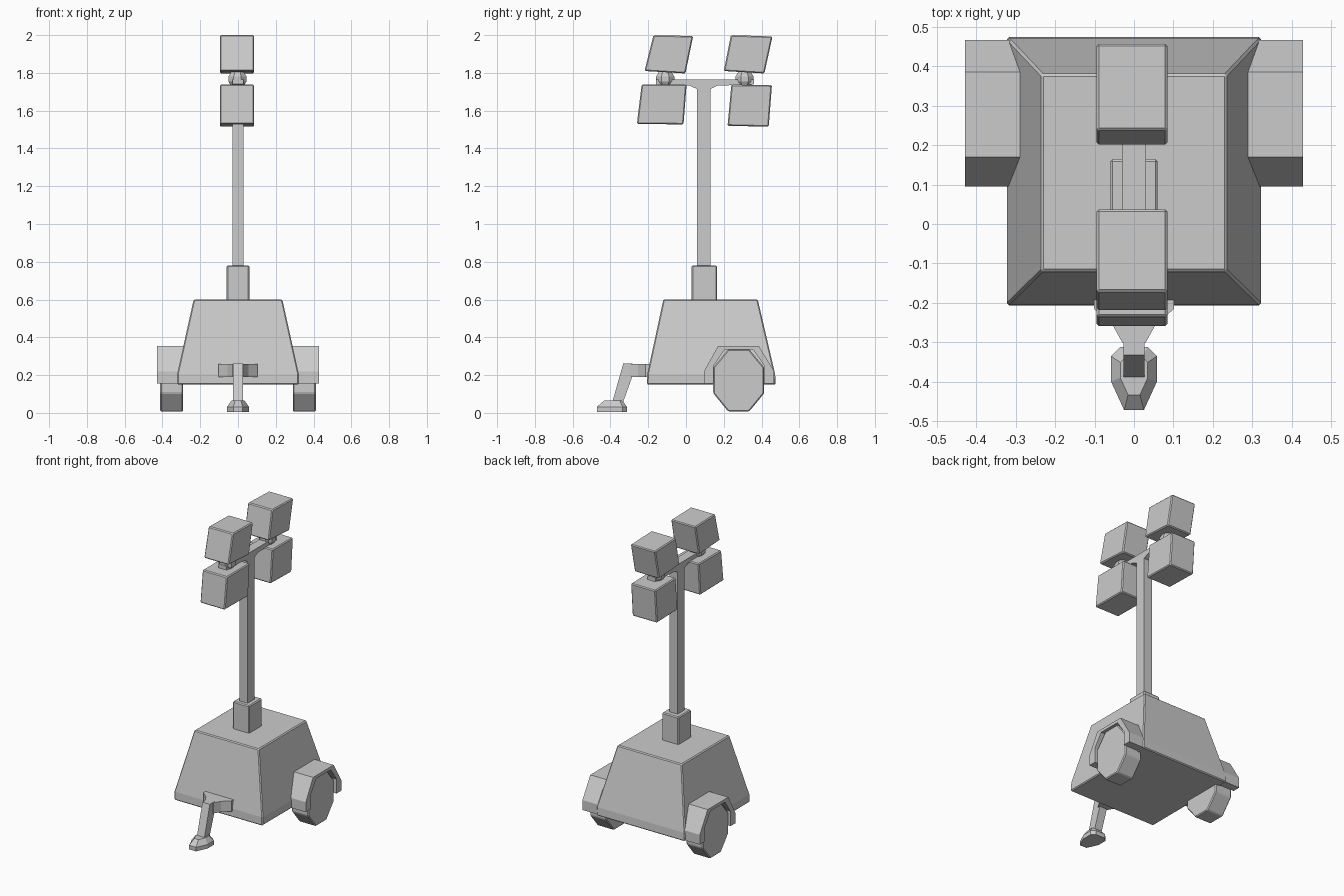
import bpy, bmesh, math
from mathutils import Vector

if "Cube" in bpy.data.objects:
    bpy.data.objects.remove(bpy.data.objects["Cube"])


def loft(name, rings):
    """Solid through a list of equal-length point rings, capped at both ends."""
    bm = bmesh.new()
    vs = [[bm.verts.new(p) for p in r] for r in rings]
    n = len(rings[0])
    for a, b in zip(vs, vs[1:]):
        for i in range(n):
            j = (i + 1) % n
            bm.faces.new((a[i], a[j], b[j], b[i]))
    bm.faces.new(vs[0][::-1])
    bm.faces.new(vs[-1])
    bmesh.ops.recalc_face_normals(bm, faces=bm.faces)
    me = bpy.data.meshes.new(name)
    bm.to_mesh(me)
    bm.free()
    ob = bpy.data.objects.new(name, me)
    bpy.context.collection.objects.link(ob)
    return ob


def rect(hx, y0, y1, z):
    return [(-hx, y0, z), (hx, y0, z), (hx, y1, z), (-hx, y1, z)]


def box(name, hx, y0, y1, z0, z1):
    return loft(name, [rect(hx, y0, y1, z0), rect(hx, y0, y1, z1)])


def side(name, profile, x0, x1):
    """Extrude a (y, z) profile along x."""
    return loft(name, [[(x, y, z) for y, z in profile] for x in (x0, x1)])


def bevel(ob, w):
    m = ob.modifiers.new("edge", 'BEVEL')
    m.width = w
    m.segments = 1


# Tapered body with a short vertical skirt
bevel(loft("body", [rect(.322, -.207, .475, .15), rect(.322, -.205, .472, .205),
                    rect(.235, -.12, .38, .6)]), .006)

# Mast and its socket, crossbar
bevel(box("mast_socket", .06, .03, .165, .58, .78), .006)
box("mast", .03, .057, .13, .76, 1.75)
side("crossbar", [(-.16, 1.74), (.02, 1.732), (.057, 1.715), (.13, 1.715),
                  (.165, 1.732), (.36, 1.74), (.36, 1.765), (-.16, 1.765)], -.03, .03)

# Four tilted lamps
lamps = {
    "lamp_front_upper": [(-.22, 1.81), (-.003, 1.797), (.038, 1.995), (-.172, 2.0)],
    "lamp_front_lower": [(-.26, 1.53), (-.013, 1.527), (.003, 1.738), (-.235, 1.738)],
    "lamp_back_upper": [(.2, 1.81), (.415, 1.797), (.458, 1.993), (.238, 2.0)],
    "lamp_back_lower": [(.22, 1.52), (.438, 1.515), (.455, 1.735), (.24, 1.738)],
}
for name, prof in lamps.items():
    bevel(side(name, prof, -.095, .085), .006)

# Swivel joints between the lamps
for name, yc in (("front", -.11), ("back", .31)):
    rings = [[(r * math.cos(a) - .003, yc + r * math.sin(a), z)
              for a in (math.pi * (k + .5) / 4 for k in range(8))]
             for r, z in ((.03, 1.72), (.052, 1.755), (.052, 1.78), (.03, 1.815))]
    loft("swivel_" + name, rings)

# Octagonal wheels and faceted mudguards
tyre = []
for k in range(8):
    a = math.pi * (k + .5) / 4
    tyre.append((.279 + .146 * math.cos(a), .172 + .178 * math.sin(a)))
guard = [(.095, .155), (.095, .22), (.17, .355), (.385, .355), (.467, .22), (.467, .155),
         (.415, .155), (.415, .25), (.355, .335), (.205, .335), (.146, .25), (.146, .155)]
for name, s in (("right", 1), ("left", -1)):
    bevel(side("wheel_" + name, tyre, s * .29, s * .412), .006)
    side("mudguard_" + name, guard, s * .285, s * .428)

# Tow bar tapering forward from the body
loft("tow_bar", [[(-w, y, .19), (w, y, .19), (w, y, .26), (-w, y, .26)]
                 for w, y in ((.102, -.16), (.102, -.215), (.055, -.255), (.03, -.3))])

# Slanted leg
side("support_leg", [(-.282, .2), (-.282, .262), (-.332, .262), (-.392, .05), (-.335, .05)],
     -.027, .027)

# Foot pad with sloping top
pad = [(-.025, -.472), (.025, -.472), (.058, -.4), (.058, -.335),
       (.035, -.312), (-.035, -.312), (-.058, -.335), (-.058, -.4)]
c = Vector((0, -.375))
top = [c + (Vector(p) - c) * .6 for p in pad]
loft("foot_pad", [[(x, y, .005) for x, y in pad], [(x, y, .032) for x, y in pad],
                  [(p.x, p.y, .065) for p in top]])
